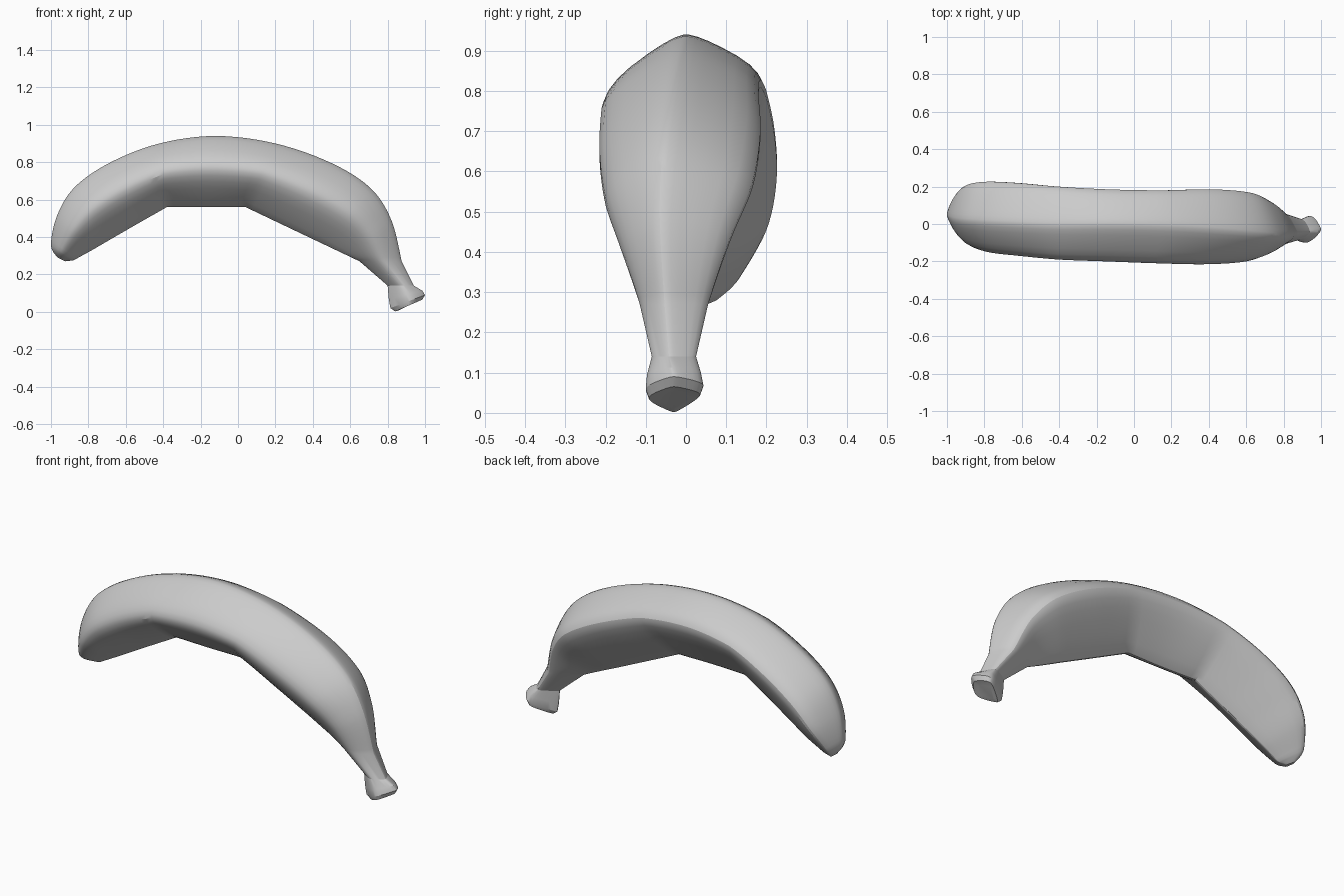
import bpy, bmesh, math

if "Cube" in bpy.data.objects:
    bpy.data.objects.remove(bpy.data.objects["Cube"])

# Stations along the fruit: ridge x, z | underside x, z | front, ridge, back, underside y
BODY = [
    (-.965, .29, -.925, .27, .02, .05, .08, .05),
    (-1.0, .36, -.88, .275, -.04, .05, .13, .04),
    (-.965, .52, -.78, .33, -.11, .03, .20, .04),
    (-.87, .67, -.66, .40, -.15, .02, .225, .03),
    (-.68, .80, -.53, .475, -.17, .01, .22, .02),
    (-.42, .90, -.38, .56, -.19, 0, .20, .01),
    (-.12, .94, -.17, .56, -.20, 0, .185, 0),
    (.20, .90, .04, .56, -.21, -.01, .18, 0),
    (.50, .795, .25, .46, -.215, -.03, .185, -.01),
    (.71, .66, .45, .365, -.20, -.05, .165, -.02),
    (.82, .49, .57, .308, -.16, -.06, .11, -.03),
    (.875, .27, .65, .27, -.115, -.05, .055, -.03),
]
STEM = [
    (.94, .14, .80, .14, -.085, -.04, .025, -.03),
    (.985, .113, .806, .07, -.097, -.035, .037, -.03),
    (1.0, .09, .815, .02, -.10, -.03, .043, -.03),
    (.985, .065, .84, .002, -.092, -.03, .035, -.03),
    (.955, .055, .865, .01, -.07, -.03, .015, -.03),
]
STEPS = 6


def spline(a, b, c, d, t):
    return .5 * (2 * b + (c - a) * t + (2 * a - 5 * b + 4 * c - d) * t * t
                 + (3 * b - a - 3 * c + d) * t ** 3)


def ring(s):
    """Angular banana section with corner-cut edges."""
    tx, tz, bx, bz, yf, yt, yb, yu = s
    w = yb - yf
    pts = [(yt - .08 * w, 1), (yt + .08 * w, 1), (yb, .78), (yb, .58),
           (yu + .05 * w, 0), (yu - .05 * w, 0), (yf, .42), (yf, .67)]
    for _ in range(2):
        cut = []
        for p, q in zip(pts, pts[1:] + pts[:1]):
            for k in (.25, .75):
                cut.append((p[0] + (q[0] - p[0]) * k, p[1] + (q[1] - p[1]) * k))
        pts = cut
    return [(bx + (tx - bx) * v, y, bz + (tz - bz) * v) for y, v in pts]


# Curved back, straight-faceted underside
stations = []
last = len(BODY) - 1
for i in range(last):
    a, b, c, d = BODY[max(i - 1, 0)], BODY[i], BODY[i + 1], BODY[min(i + 2, last)]
    for n in range(STEPS):
        t = n / STEPS
        stations.append([b[k] + (c[k] - b[k]) * t if k in (2, 3)
                         else spline(a[k], b[k], c[k], d[k], t) for k in range(8)])
stations += [BODY[-1]] + STEM

# Loft the skin and close both ends
bm = bmesh.new()
rings = [[bm.verts.new(p) for p in ring(s)] for s in stations]
for r, q in zip(rings, rings[1:]):
    for j in range(len(r)):
        k = (j + 1) % len(r)
        bm.faces.new((r[j], r[k], q[k], q[j]))
bm.faces.new(rings[0])
bm.faces.new(rings[-1])
bmesh.ops.recalc_face_normals(bm, faces=bm.faces)
mesh = bpy.data.meshes.new("banana")
bm.to_mesh(mesh)
bm.free()

banana = bpy.data.objects.new("banana", mesh)
bpy.context.collection.objects.link(banana)
bpy.context.view_layer.objects.active = banana
banana.select_set(True)
bpy.ops.object.shade_smooth_by_angle(angle=math.radians(24))
